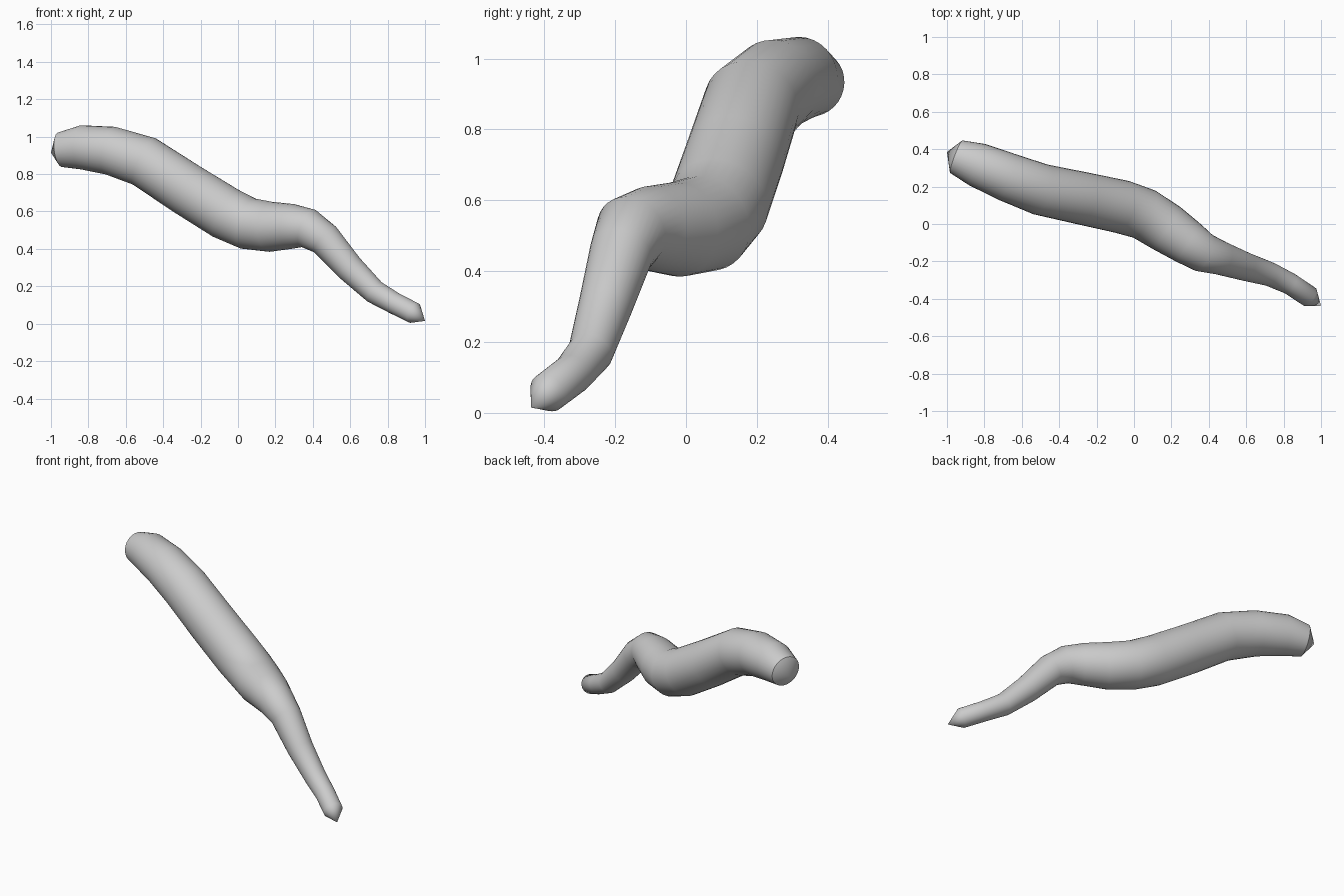
import bpy, bmesh, math
from mathutils import Vector

cube = bpy.data.objects.get("Cube")
if cube:
    bpy.data.objects.remove(cube, do_unlink=True)

SIDES = 32

# Centre line stations, thick end to thin end: x, y, z, radius
STATIONS = [
    (-0.95, 0.36, 0.93, 0.093),
    (-0.84, 0.318, 0.943, 0.118),
    (-0.68, 0.252, 0.925, 0.13),
    (-0.50, 0.185, 0.867, 0.138),
    (-0.275, 0.137, 0.72, 0.141),
    (-0.065, 0.092, 0.59, 0.143),
    (0.055, 0.053, 0.535, 0.139),
    (0.175, -0.022, 0.518, 0.134),
    (0.29, -0.10, 0.52, 0.120),
    (0.375, -0.155, 0.51, 0.106),
    (0.465, -0.183, 0.45, 0.090),
    (0.595, -0.228, 0.30, 0.076),
    (0.73, -0.270, 0.17, 0.064),
    (0.835, -0.320, 0.11, 0.058),
    (0.94, -0.390, 0.057, 0.057),
]
THICK_TIP = Vector((-1.0, 0.385, 0.915))
THIN_TIP = Vector((1.0, -0.437, 0.015))

# One plain grey
grey = bpy.data.materials.new("plain grey")
grey.use_nodes = True
colour = (0.6, 0.6, 0.6, 1)
grey.diffuse_color = colour
grey.node_tree.nodes["Principled BSDF"].inputs["Base Color"].default_value = colour


def add_ring(bm, centre, tangent, radius):
    side = tangent.cross(Vector((0, 0, 1))).normalized()
    up = side.cross(tangent).normalized()
    ring = []
    for i in range(SIDES):
        a = math.tau * i / SIDES
        ring.append(bm.verts.new(centre + radius * (math.cos(a) * side + math.sin(a) * up)))
    return ring


def add_cone(bm, ring, tip):
    apex = bm.verts.new(tip)
    for i in range(SIDES):
        bm.faces.new((ring[i], ring[(i + 1) % SIDES], apex))


# Swept body: one ring per station, square to the bisected path direction
bm = bmesh.new()
points = [Vector(s[:3]) for s in STATIONS]
steps = [(b - a).normalized() for a, b in zip(points, points[1:])]
rings = []
for i, p in enumerate(points):
    tangent = (steps[max(i - 1, 0)] + steps[min(i, len(steps) - 1)]).normalized()
    rings.append(add_ring(bm, p, tangent, STATIONS[i][3]))
for a, b in zip(rings, rings[1:]):
    for i in range(SIDES):
        j = (i + 1) % SIDES
        bm.faces.new((a[i], a[j], b[j], b[i]))

# Pointed caps at both ends
add_cone(bm, rings[0], THICK_TIP)
add_cone(bm, rings[-1], THIN_TIP)
bmesh.ops.recalc_face_normals(bm, faces=bm.faces)

mesh = bpy.data.meshes.new("winding_body")
bm.to_mesh(mesh)
bm.free()
mesh.materials.append(grey)
body = bpy.data.objects.new("winding_body", mesh)
bpy.context.collection.objects.link(body)

# Smooth along the body, crisp around the end rims
bpy.ops.object.select_all(action="DESELECT")
body.select_set(True)
bpy.context.view_layer.objects.active = body
bpy.ops.object.shade_smooth_by_angle(angle=math.radians(40))
